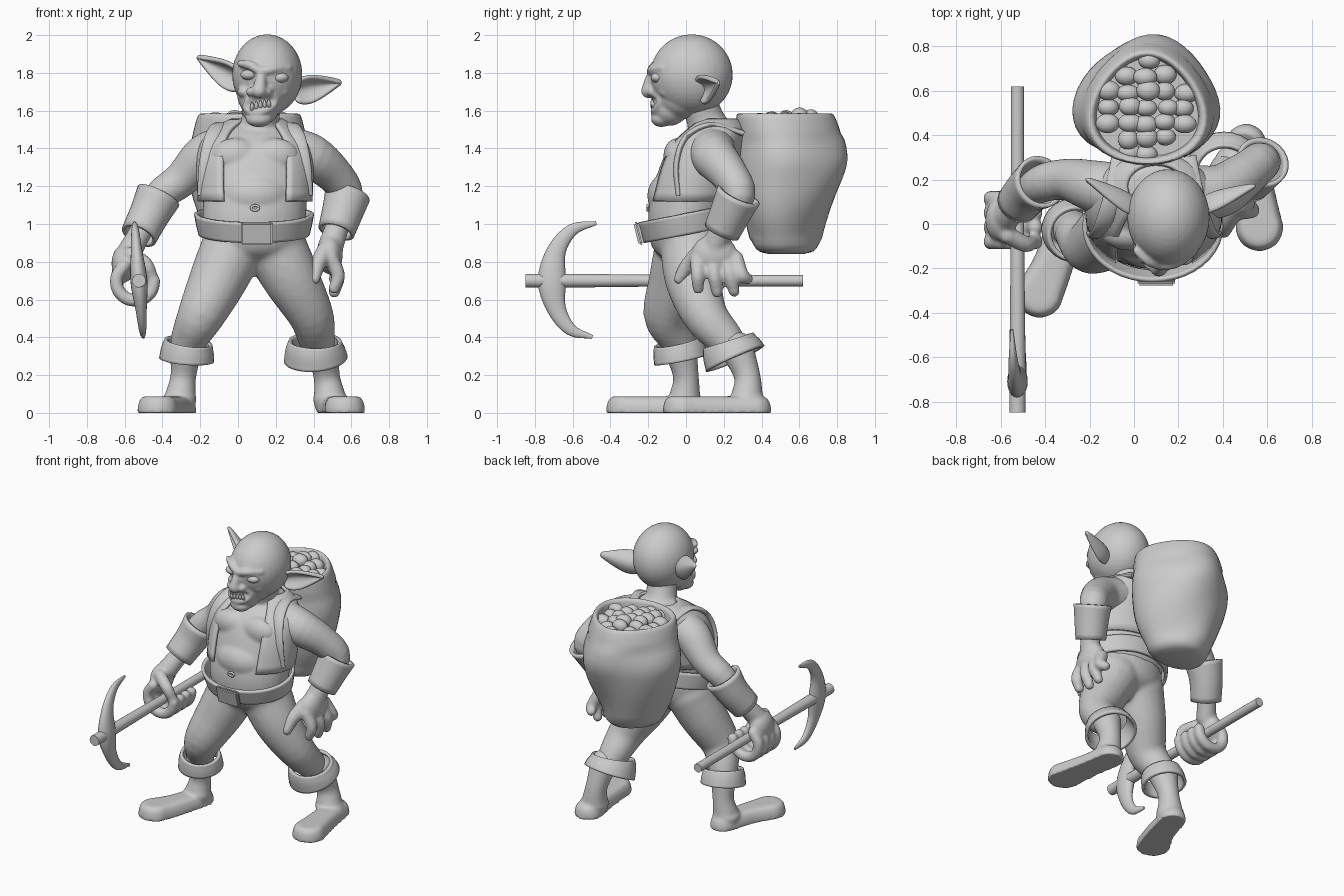
import bpy, bmesh, random
from math import sin, cos, pi, radians
from mathutils import Vector, Matrix

old = bpy.data.objects.get("Cube")
if old:
    bpy.data.objects.remove(old)
random.seed(4)

clay = bpy.data.materials.new("light_grey")
clay.use_nodes = True
clay.diffuse_color = (0.6, 0.6, 0.6, 1)
clay.node_tree.nodes["Principled BSDF"].inputs["Base Color"].default_value = (0.6, 0.6, 0.6, 1)

X, Y, Z = Vector((1, 0, 0)), Vector((0, 1, 0)), Vector((0, 0, 1))


def make(name, bm, voxel=0, solid=0, angle=45):
    """Turn a bmesh into a finished smooth object."""
    bmesh.ops.recalc_face_normals(bm, faces=bm.faces)
    me = bpy.data.meshes.new(name)
    bm.to_mesh(me)
    bm.free()
    ob = bpy.data.objects.new(name, me)
    bpy.context.collection.objects.link(ob)
    me.materials.append(clay)
    bpy.ops.object.select_all(action='DESELECT')
    ob.select_set(True)
    bpy.context.view_layer.objects.active = ob
    bpy.ops.object.shade_smooth_by_angle(angle=radians(angle))
    if voxel:
        m = ob.modifiers.new("blend", 'REMESH')
        m.mode, m.voxel_size, m.use_smooth_shade = 'VOXEL', voxel, True
        s = ob.modifiers.new("soften", 'SMOOTH')
        s.factor, s.iterations = 0.5, 6
    if solid:
        m = ob.modifiers.new("thickness", 'SOLIDIFY')
        m.thickness, m.offset = solid, 0
    return ob


def skin_rings(bm, rings, cap=True, closed=True):
    vs = [[bm.verts.new(p) for p in r] for r in rings]
    n = len(vs[0])
    for a, b in zip(vs, vs[1:]):
        for i in range(n if closed else n - 1):
            j = (i + 1) % n
            bm.faces.new((a[i], a[j], b[j], b[i]))
    if cap:
        bm.faces.new(vs[0][::-1])
        bm.faces.new(vs[-1])


def spline(pts, steps=4):
    p = [Vector(q) for q in pts]
    p = [2 * p[0] - p[1]] + p + [2 * p[-1] - p[-2]]
    out = []
    for a, b, c, d in zip(p, p[1:], p[2:], p[3:]):
        for k in range(steps):
            t = k / steps
            out.append(0.5 * (2 * b + (c - a) * t + (2 * a - 5 * b + 4 * c - d) * t * t
                              + (3 * b - a - 3 * c + d) * t ** 3))
    return out + [p[-2]]


def ball(bm, c, r):
    r = r if isinstance(r, tuple) else (r, r, r)
    bmesh.ops.create_uvsphere(bm, u_segments=32, v_segments=20, radius=1,
                              matrix=Matrix.Translation(c) @ Matrix.Diagonal((*r, 1)))


def tube(bm, pts, ref=Y, flat=1, cap=True, ends=True, n=20):
    """Sweep a round section through points given as x, y, z, radius."""
    p = spline([Vector(q) for q in pts])
    rings = []
    for i, q in enumerate(p):
        t = (p[min(i + 1, len(p) - 1)] - p[max(i - 1, 0)]).xyz.normalized()
        a = t.cross(ref).normalized()
        b = t.cross(a)
        rings.append([q.xyz + q.w * (a * cos(2 * pi * k / n) + b * sin(2 * pi * k / n) * flat)
                      for k in range(n)])
    skin_rings(bm, rings, cap)
    if ends and cap:
        ball(bm, p[0].xyz, p[0].w)
        ball(bm, p[-1].xyz, p[-1].w)


def loft(bm, rows, cap=True, gap=0, egg=0, n=40):
    """Stack level ovals given as x, y, z, rx, ry; gap opens the front."""
    rings = []
    for x, y, z, rx, ry in spline(rows):
        ring = []
        for k in range(n):
            a = -pi / 2 + gap + (2 * pi - 2 * gap) * k / (n - 1 if gap else n)
            ring.append(Vector((x + rx * cos(a) * (1 - egg * sin(a)), y + ry * sin(a), z)))
        rings.append(ring)
    skin_rings(bm, rings, cap, not gap)


# Bare torso, arms and hands
bm = bmesh.new()
torso = [(.085, 0, .88, .24, .18), (.085, 0, 1, .27, .2), (.09, .02, 1.12, .275, .21),
         (.09, .06, 1.3, .28, .2), (.09, .1, 1.42, .265, .18), (.09, .15, 1.5, .2, .14),
         (.1, .17, 1.55, .11, .08)]
loft(bm, torso)
tube(bm, [(.1, .15, 1.44, .13), (.12, .1, 1.56, .1), (.14, .06, 1.68, .1)])
ball(bm, (.09, -.05, 1.15), (.2, .155, .14))
for s in (-1, 1):
    ball(bm, (.09 + s * .105, -.045, 1.36), (.13, .075, .095))
tube(bm, [(-.08, .15, 1.39, .125), (-.18, .17, 1.355, .118), (-.3, .2, 1.235, .095),
          (-.42, .18, 1.14, .085), (-.51, .11, .97, .062), (-.57, .04, .86, .065)])
tube(bm, [(.27, .14, 1.39, .125), (.39, .15, 1.355, .12), (.51, .23, 1.26, .1),
          (.575, .28, 1.15, .088), (.53, .2, 1, .065), (.49, .15, .88, .068)])
# Gripping right hand: fingers curl round the handle
ball(bm, (-.605, .02, .79), (.065, .1, .1))
for k in range(4):
    y = -.08 + .065 * k
    tube(bm, [(-.545 + .1 * cos(a), y, .695 + .1 * sin(a), .035)
              for a in (2.2, 2.9, 3.6, 4.3, 5, 5.7, 6.3)])
tube(bm, [(-.57, -.05, .84, .04), (-.49, -.09, .79, .038), (-.455, -.08, .72, .032)])
# Relaxed left hand
ball(bm, (.485, .15, .84), (.07, .12, .105))
for y, tip, z in ((.06, .065, .63), (.135, .165, .61), (.21, .255, .615), (.265, .325, .68)):
    tube(bm, [(.49, y, .82, .04), (.53, (y + tip) / 2, .73, .037), (.51, tip, z + .03, .031)])
tube(bm, [(.46, .08, .86, .045), (.42, .01, .78, .042), (.405, -.035, .71, .031)])
make("body_skin", bm, voxel=.011)

# Trousers
bm = bmesh.new()
loft(bm, [(.085, .02, .79, .13, .1), (.085, .01, .86, .24, .18), (.085, 0, .98, .265, .21)])
tube(bm, [(-.03, 0, .87, .168), (-.108, -.045, .7, .153), (-.195, -.1, .52, .126),
          (-.255, -.05, .4, .1), (-.275, -.02, .33, .085)])
tube(bm, [(.2, .03, .87, .168), (.288, .04, .7, .15), (.385, .1, .52, .121),
          (.415, .2, .4, .1), (.43, .25, .34, .085)])
make("trousers", bm, voxel=.014)

# Boots with flat soles and full toes
bm = bmesh.new()
for shaft, foot in (
        ([(-.275, -.03, .34, .09), (-.29, 0, .19, .068), (-.31, -.01, .06, .09)],
         [(-.305, .02, 0, .085), (-.36, -.17, 0, .092), (-.425, -.315, 0, .108)]),
        ([(.45, .27, .34, .09), (.47, .325, .19, .07), (.49, .32, .06, .092)],
         [(.505, .36, 0, .092), (.535, .18, 0, .092), (.565, -.015, 0, .108)])):
    tube(bm, shaft)
    tube(bm, foot, ref=X)
for v in bm.verts:
    if v.co.z < .11:
        v.co.z = .088 * sin(min(max(v.co.z, 0) / .09, 1) * pi / 2)
make("boots", bm, voxel=.01)

# Flared cuffs on shins and forearms
for name, pts in (
        ("right_boot_cuff", [(-.262, -.045, .375, .118), (-.268, -.035, .33, .13), (-.272, -.025, .28, .136)]),
        ("left_boot_cuff", [(.408, .225, .38, .13), (.408, .24, .335, .148), (.412, .262, .285, .16)]),
        ("right_bracer", [(-.42, .19, 1.15, .112), (-.47, .155, 1.05, .097), (-.525, .09, .94, .088)]),
        ("left_bracer", [(.58, .28, 1.155, .112), (.555, .24, 1.07, .1), (.52, .19, .96, .088)])):
    bm = bmesh.new()
    tube(bm, pts, cap=False, n=28)
    make(name, bm, solid=.02)

# Open vest, belt, buckle, shoulder straps, navel
bm = bmesh.new()
loft(bm, [(x, y, z, rx + .02, ry + .02) for x, y, z, rx, ry in torso[2:]], cap=False, gap=.6)
make("vest", bm, solid=.02)
bm = bmesh.new()
loft(bm, [(0, 0, -.055, .285, .228), (0, 0, 0, .298, .238), (0, 0, .055, .308, .248)], cap=False)
belt = make("belt", bm, solid=.02)
belt.location, belt.rotation_euler = (.085, 0, 1), (radians(11), 0, 0)
bm = bmesh.new()
bmesh.ops.create_cube(bm, size=1, matrix=Matrix.Diagonal((.17, .03, .125, 1)))
bmesh.ops.bevel(bm, geom=bm.edges[:], offset=.01, segments=2, affect='EDGES')
buckle = make("buckle", bm)
buckle.location, buckle.rotation_euler = (.1, -.25, .95), (radians(14), 0, 0)
for s, side in ((-1, "right"), (1, "left")):
    bm = bmesh.new()
    tube(bm, [(.09 + s * x, y, z, .016) for x, y, z in
              ((.265, -.04, 1.15), (.255, -.05, 1.32), (.225, .0, 1.46), (.185, .13, 1.525), (.15, .3, 1.48))],
         ref=X, flat=2.6, ends=False)
    make(side + "_strap", bm)
bm = bmesh.new()
tube(bm, [(.09 + .02 * cos(a), -.203, 1.085 + .013 * sin(a), .007)
          for a in [k * pi / 4 for k in range(9)]], ends=False)
make("navel", bm)

# Head: skull, jaw, brow, cheeks, nose and lips
bm = bmesh.new()
ball(bm, (.155, .03, 1.79), (.186, .218, .214))
ball(bm, (.135, -.02, 1.685), (.14, .145, .13))
ball(bm, (.118, -.085, 1.615), (.1, .095, .095))
tube(bm, [(.01, -.12, 1.85, .018), (.065, -.165, 1.84, .024), (.12, -.185, 1.81, .022),
          (.19, -.175, 1.82, .024), (.27, -.125, 1.825, .018)], ref=Z)
tube(bm, [(.125, -.17, 1.81, .022), (.12, -.19, 1.765, .028), (.112, -.198, 1.705, .04)])
for s in (-1, 1):
    ball(bm, (.112 + s * .042, -.178, 1.7), (.028, .03, .025))
    ball(bm, (.135 + s * .09, -.09, 1.7), (.05, .055, .035))
tube(bm, [(.12 + .08 * cos(a), -.17 + .035 * cos(a) ** 2, 1.638 + .045 * sin(a) + .016 * cos(a), .019)
          for a in [k * pi / 6 for k in range(13)]])
ball(bm, (.11, -.13, 1.555), (.07, .055, .042))
make("head", bm, voxel=.009)
for x, y, z, side in ((.058, -.146, 1.79, "right"), (.222, -.15, 1.775, "left")):
    bm = bmesh.new()
    ball(bm, (x, y, z), (.045, .036, .028))
    make(side + "_eye", bm)
bm = bmesh.new()
for k in range(5):
    x, tilt = .075 + .022 * k, .004 * k
    tube(bm, [(x, -.165, 1.605 + tilt, .012), (x, -.177, 1.622 + tilt, .011), (x, -.18, 1.642 + tilt, .005)], n=8)
make("teeth", bm)

# Long cupped ears
for side, base, tip, up in (("right", (.015, .06, 1.75), (-.22, .2, 1.885), (.1, -.35, 1)),
                            ("left", (.3, .07, 1.7), (.55, .17, 1.75), (-.1, -.3, 1))):
    bm = bmesh.new()
    base, axis = Vector(base), Vector(tip) - Vector(base)
    u = Vector(up)
    u = (u - axis * u.dot(axis) / axis.length_squared).normalized()
    out = u.cross(axis).normalized()
    if out.y > 0:
        out = -out
    rows = []
    for t, w in ((0, .052), (.12, .072), (.3, .078), (.5, .064), (.7, .042), (.88, .02), (1, .004)):
        rows.append([base + axis * t + u * w * s + out * w * (.75 * s * s - .5)
                     for s in [k / 5 - 1 for k in range(11)]])
    skin_rings(bm, rows, cap=False, closed=False)
    ear = make(side + "_ear", bm, solid=.025)
    ear.modifiers.new("round", 'SUBSURF').levels = 1

# Sack with rolled rim and a hollow top
bm = bmesh.new()
loft(bm, [(.06, .53, .84, .1, .09), (.06, .53, .87, .185, .16), (.06, .53, 1, .245, .212),
          (.063, .555, 1.2, .305, .263), (.065, .565, 1.34, .326, .285), (.06, .545, 1.48, .292, .275),
          (.06, .525, 1.575, .265, .258), (.06, .525, 1.575, .235, .232), (.06, .525, 1.52, .225, .222)],
     egg=.22)
for v in bm.verts:
    if .9 < v.co.z < 1.45:
        v.co += .01 * sin(9 * v.co.z + 14 * v.co.x) * Vector((v.co.x - .06, v.co.y - .54, 0)).normalized()
make("sack", bm)

# Load of stones
bm = bmesh.new()
for i in range(-2, 3):
    for j in range(-3, 4):
        x, y = i * .085 + random.uniform(-.01, .01), j * .07 + random.uniform(-.008, .008)
        d = (x / .215) ** 2 + (y / .22) ** 2
        if d < 1.05:
            ball(bm, (.06 + x, .525 + y, 1.565 - .035 * d + random.uniform(-.015, .015)),
                 (random.uniform(.046, .056), random.uniform(.038, .046), .042))
make("stones", bm)

# Pickaxe
bm = bmesh.new()
tube(bm, [(-.525, -.85, .7, .036), (-.525, -.6, .7, .036), (-.525, 0, .7, .03), (-.525, .62, .7, .03)],
     ref=X, ends=False)
make("pickaxe_handle", bm)
bm = bmesh.new()
tube(bm, [(-.55, -.475, 1.005, .01), (-.545, -.6, .97, .032), (-.537, -.685, .86, .05),
          (-.525, -.71, .7, .075), (-.513, -.685, .55, .05), (-.505, -.61, .44, .032),
          (-.5, -.495, .402, .01)], ref=X, flat=.6, ends=False)
make("pickaxe_head", bm)
